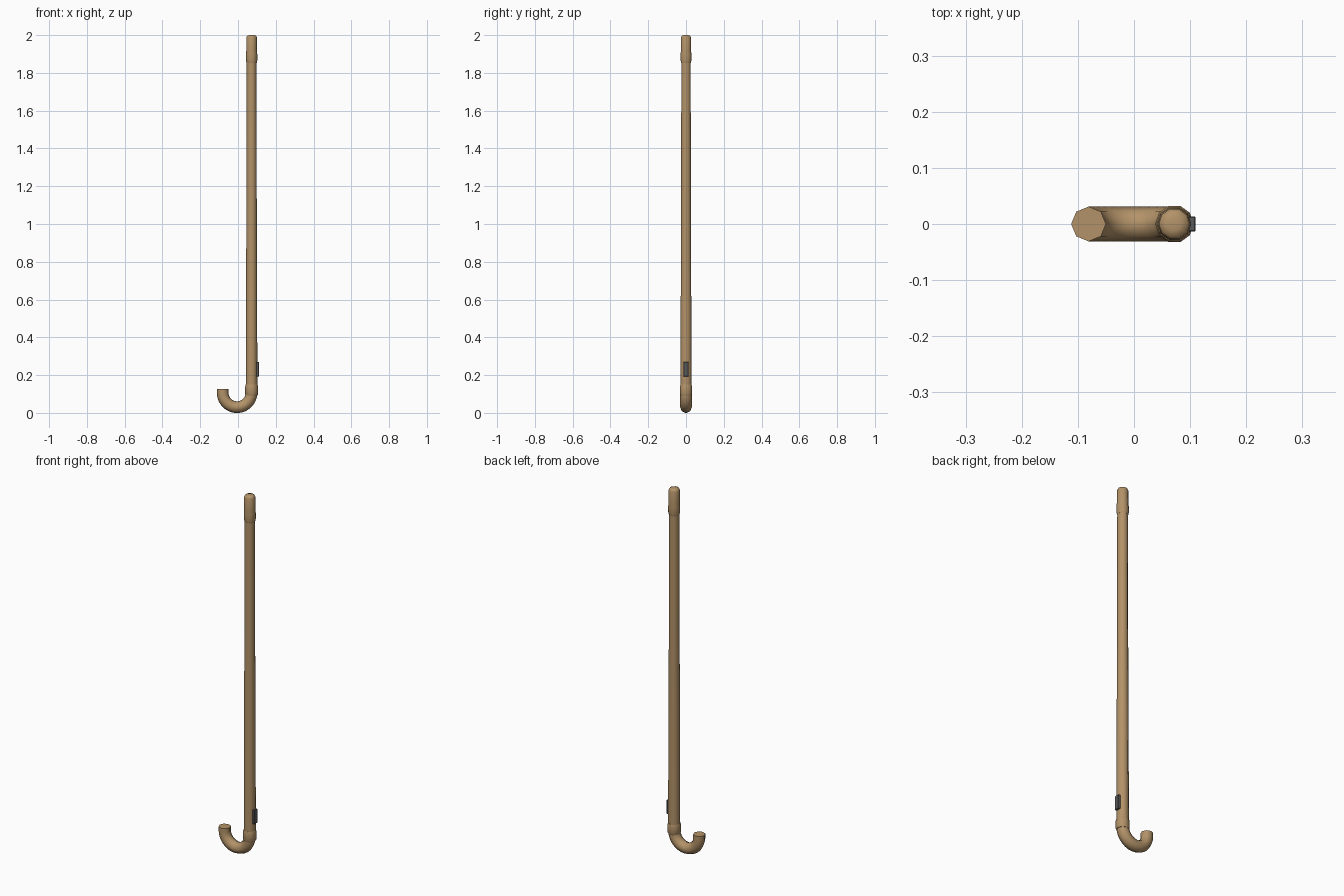
import bpy, bmesh, math
from mathutils import Vector

if "Cube" in bpy.data.objects:
    bpy.data.objects.remove(bpy.data.objects["Cube"])

SHAFT_X = 0.072


def material(name, rgb):
    m = bpy.data.materials.new(name)
    m.diffuse_color = (*rgb, 1)
    m.use_nodes = True
    m.node_tree.nodes["Principled BSDF"].inputs["Base Color"].default_value = m.diffuse_color
    return m


wood = material("wood", (0.45, 0.29, 0.14))
metal = material("dark_metal", (0.10, 0.10, 0.10))


def rings_to_object(name, rings, mat):
    """Bridge rings of points into a closed tube."""
    bm = bmesh.new()
    loops = [[bm.verts.new(p) for p in ring] for ring in rings]
    n = len(loops[0])
    for a, b in zip(loops, loops[1:]):
        for i in range(n):
            j = (i + 1) % n
            bm.faces.new((a[i], a[j], b[j], b[i]))
    bm.faces.new(loops[0][::-1])
    bm.faces.new(loops[-1])
    bmesh.ops.recalc_face_normals(bm, faces=bm.faces)
    me = bpy.data.meshes.new(name)
    bm.to_mesh(me)
    bm.free()
    ob = bpy.data.objects.new(name, me)
    bpy.context.collection.objects.link(ob)
    me.materials.append(mat)
    bpy.ops.object.select_all(action='DESELECT')
    ob.select_set(True)
    bpy.context.view_layer.objects.active = ob
    bpy.ops.object.shade_smooth_by_angle(angle=math.radians(46))
    return ob


def lathe(name, profile, sides=10):
    """Turn (radius, z) pairs about the shaft axis."""
    rings = [[(SHAFT_X + r * math.cos(math.tau * i / sides),
               r * math.sin(math.tau * i / sides), z) for i in range(sides)]
             for r, z in profile]
    return rings_to_object(name, rings, wood)


# Long tapered shaft
lathe("shaft", [(0.030, 0.11), (0.030, 0.34), (0.029, 0.70),
                (0.027, 1.20), (0.026, 1.90)])

# Collar between handle and shaft
lathe("handle_collar", [(0.031, 0.092), (0.034, 0.098), (0.034, 0.138), (0.031, 0.150)])

# Ferrule with flared lower rim and slightly domed tip
lathe("tip_ferrule", [(0.027, 1.852), (0.030, 1.865), (0.030, 1.90), (0.028, 1.92),
                      (0.028, 1.988), (0.024, 1.996), (0.012, 2.0)])

# Hooked handle: straight stub, half circle, short upturned end
cx, cz, R, tube, sides = -0.005, 0.106, 0.076, 0.031, 8
path = [(Vector((cx + R, 0, 0.125)), 0.0)]
for k in range(15):
    a = math.pi * k / 14
    path.append((Vector((cx + R * math.cos(a), 0, cz - R * math.sin(a))), a))
path.append((Vector((cx - R, 0, 0.127)), math.pi))
rings = []
for centre, a in path:
    out = Vector((math.cos(a), 0, -math.sin(a)))
    rings.append([centre + tube * (out * math.cos(math.tau * i / sides)
                                   + Vector((0, math.sin(math.tau * i / sides), 0)))
                  for i in range(sides)])
rings_to_object("hook_handle", rings, wood)

# Small metal plate on the side of the shaft
bpy.ops.mesh.primitive_cube_add(size=1, location=(0.101, 0, 0.231))
plate = bpy.context.object
plate.name = "side_plate"
plate.scale = (0.018, 0.027, 0.078)
bpy.ops.object.transform_apply(location=False, rotation=False, scale=True)
plate.data.materials.append(metal)
bevel = plate.modifiers.new("bevel", 'BEVEL')
bevel.width = 0.002
bevel.segments = 1
